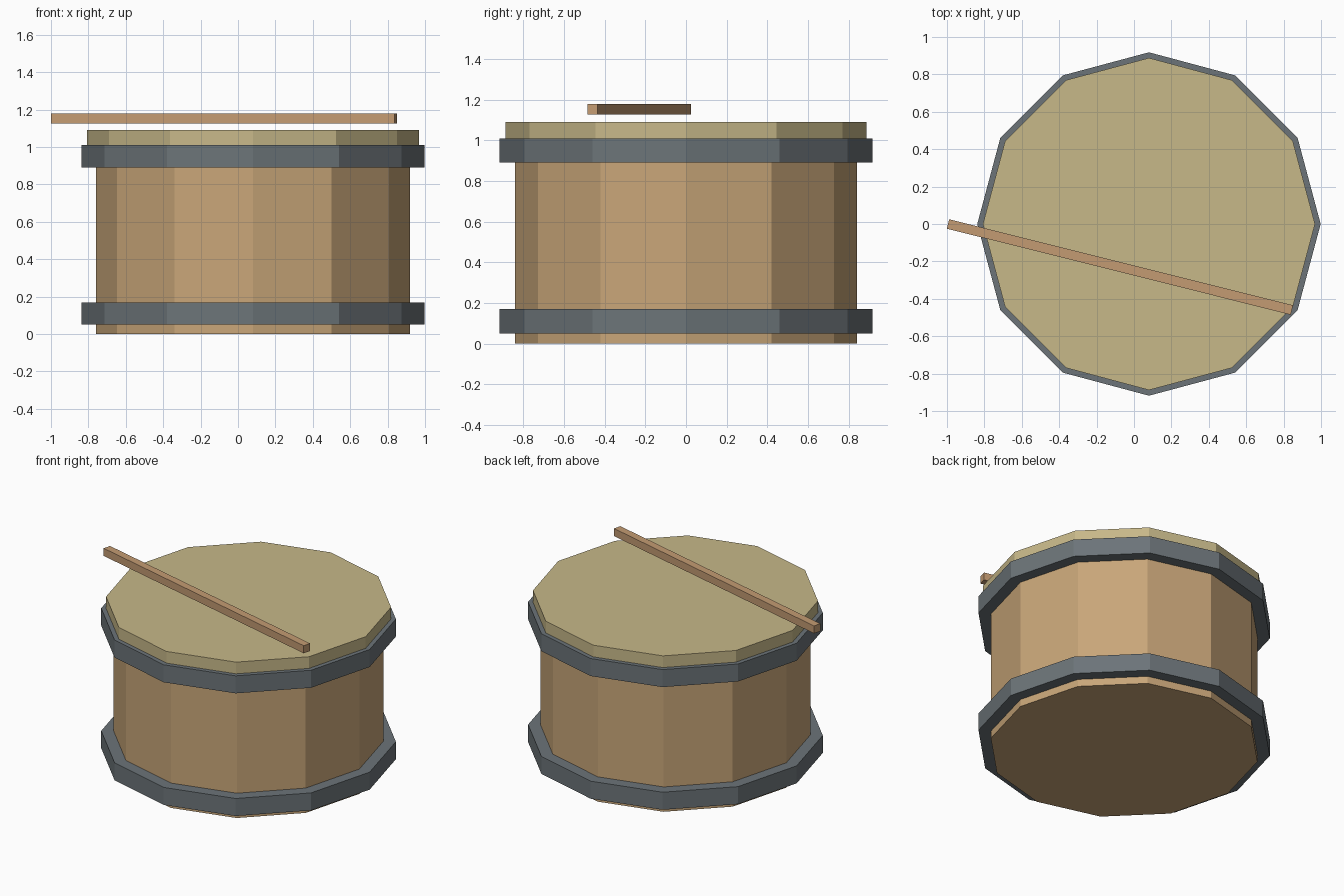
import bpy
from math import radians

if "Cube" in bpy.data.objects:
    bpy.data.objects.remove(bpy.data.objects["Cube"])

CX = 0.08  # drum axis


def material(name, rgb):
    m = bpy.data.materials.new(name)
    m.diffuse_color = (*rgb, 1)
    m.use_nodes = True
    m.node_tree.nodes["Principled BSDF"].inputs["Base Color"].default_value = m.diffuse_color
    return m


wood = material("shell_wood", (0.58, 0.38, 0.19))
metal = material("hoop_metal", (0.15, 0.175, 0.19))
skin = material("drum_skin", (0.57, 0.48, 0.25))
stick_wood = material("stick_wood", (0.55, 0.33, 0.17))


def drum_part(name, radius, z0, z1, mat):
    # twelve-sided cylinder with corners on the x and y axes
    bpy.ops.mesh.primitive_cylinder_add(vertices=12, radius=radius, depth=z1 - z0,
                                        location=(CX, 0, (z0 + z1) / 2))
    ob = bpy.context.object
    ob.name = name
    ob.data.materials.append(mat)
    return ob


# Shell, two hoops and the head
drum_part("shell", 0.84, 0.0, 1.0, wood)
drum_part("lower_hoop", 0.918, 0.05, 0.17, metal)
drum_part("upper_hoop", 0.918, 0.89, 1.01, metal)
drum_part("head", 0.888, 1.0, 1.09, skin)

# Stick lying level above the head
bpy.ops.mesh.primitive_cube_add(size=1, location=(-0.075, -0.23, 1.152),
                                rotation=(0, 0, radians(-14.05)))
stick = bpy.context.object
stick.name = "drumstick"
stick.scale = (1.895, 0.052, 0.052)
stick.data.materials.append(stick_wood)
